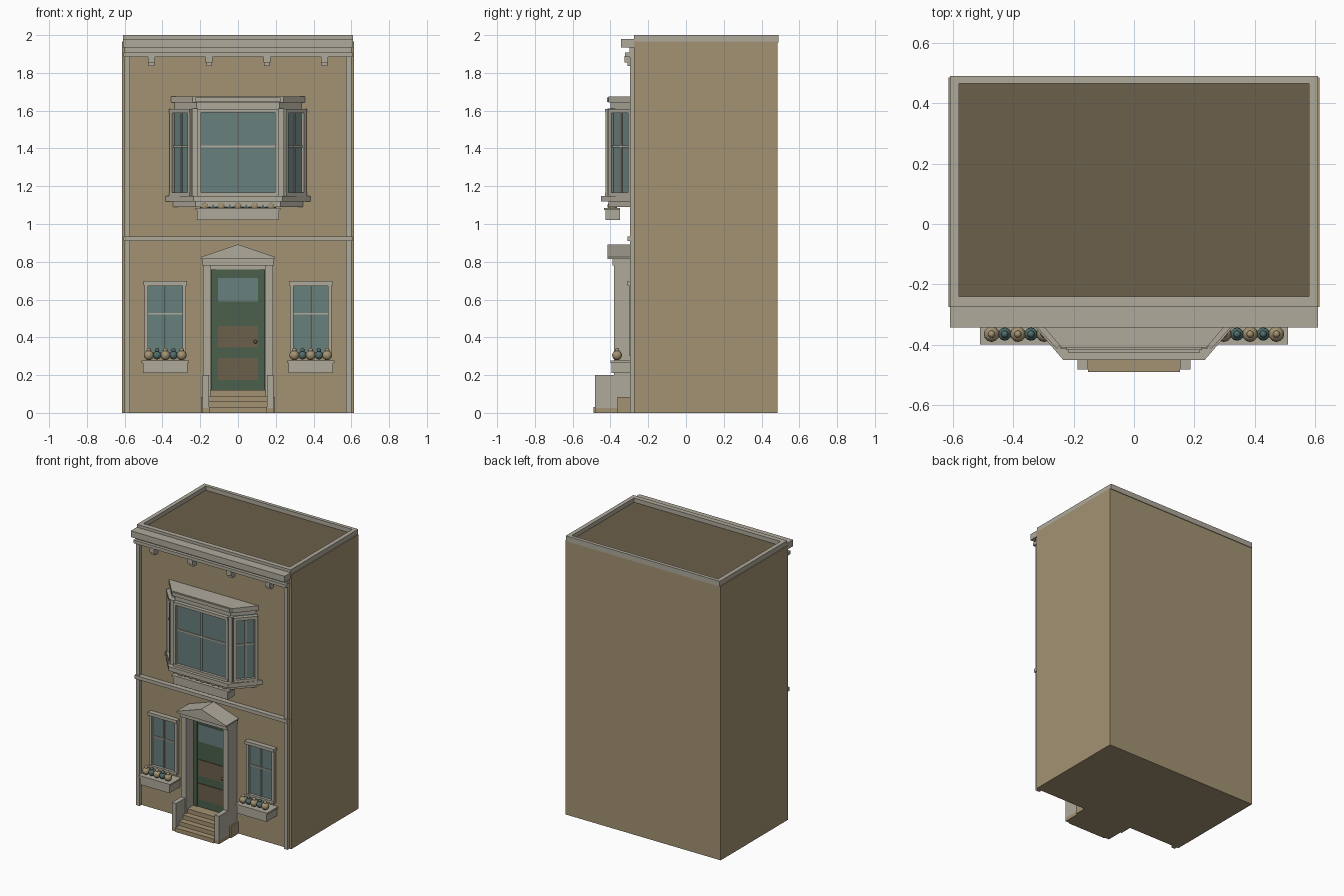
import bpy, bmesh, math
from mathutils import Matrix, Vector

cube = bpy.data.objects.get("Cube")
if cube:
    bpy.data.objects.remove(cube, do_unlink=True)


def material(name, rgb):
    m = bpy.data.materials.new(name)
    m.use_nodes = True
    m.diffuse_color = (*rgb, 1)
    m.node_tree.nodes["Principled BSDF"].inputs["Base Color"].default_value = (*rgb, 1)
    return m


WALL = material("tan wall", (0.37, 0.29, 0.17))
TRIM = material("pale stone", (0.43, 0.40, 0.33))
BROWN = material("dark brown", (0.15, 0.115, 0.07))
GLASS = material("window glass", (0.136, 0.216, 0.205))
GREEN = material("door green", (0.069, 0.112, 0.072))
TEAL = material("teal flower", (0.08, 0.15, 0.145))


def finish(name, bm, mat):
    bmesh.ops.recalc_face_normals(bm, faces=bm.faces)
    mesh = bpy.data.meshes.new(name)
    bm.to_mesh(mesh)
    bm.free()
    mesh.materials.append(mat)
    ob = bpy.data.objects.new(name, mesh)
    bpy.context.collection.objects.link(ob)
    return ob


def box(name, mat, x, y, z, frame=None):
    """Box from ranges on each axis, optionally placed in a local frame."""
    bm = bmesh.new()
    bmesh.ops.create_cube(bm, size=1)
    for v in bm.verts:
        v.co = Vector([r[0] if c < 0 else r[1] for c, r in zip(v.co, (x, y, z))])
    if frame:
        bm.transform(frame)
    return finish(name, bm, mat)


def prism(name, mat, outline, lo, hi, axis="z"):
    """Extrude an outline along z, or along y for an x-z outline."""
    bm = bmesh.new()
    place = (lambda a, b, t: (a, b, t)) if axis == "z" else (lambda a, b, t: (a, t, b))
    face = bm.faces.new([bm.verts.new(place(a, b, lo)) for a, b in outline])
    new = bmesh.ops.extrude_face_region(bm, geom=[face])["geom"]
    shift = Vector(place(0, 0, hi - lo))
    bmesh.ops.translate(bm, vec=shift, verts=[v for v in new if isinstance(v, bmesh.types.BMVert)])
    return finish(name, bm, mat)


def window(name, frame, w, z0, z1, border, bar, rail):
    """Glazed window facing local -y, centred on local x = 0."""
    h = w / 2
    box(name + "_glass", GLASS, (-h, h), (-0.008, 0.01), (z0, z1), frame)
    for s in (-1, 1):
        box(name + "_jamb", TRIM, sorted((s * h, s * (h - border))), (-0.025, 0.01), (z0, z1), frame)
    for part, a, b in (("head", z1 - border, z1), ("foot", z0, z0 + border)):
        box(name + "_" + part, TRIM, (-h, h), (-0.028, 0.01), (a, b), frame)
    box(name + "_mullion", TRIM, (-bar, bar), (-0.016, 0), (z0, z1), frame)
    box(name + "_rail", TRIM, (-h, h), (-0.015, 0), (rail - bar, rail + bar), frame)


def ball(name, mat, centre, radius, squash):
    bm = bmesh.new()
    bmesh.ops.create_uvsphere(bm, u_segments=12, v_segments=8, radius=radius)
    bm.transform(Matrix.Translation(centre) @ Matrix.Diagonal((1, 1, squash, 1)))
    for f in bm.faces:
        f.smooth = True
    finish(name, bm, mat)


def flower_row(cx, y, z, count, step):
    for i in range(count):
        x = cx + (i - (count - 1) / 2) * step
        mat = TEAL if i % 2 else WALL
        ball("flower", mat, (x, y, z + 0.025), 0.026 if mat == WALL else 0.022, 1)
        ball("flower_bud", mat, (x, y, z + 0.052), 0.012, 1)


def planter(name, cx, half, y0, y1, z0, z1):
    box(name, TRIM, (cx - half + 0.008, cx + half - 0.008), (y0 + 0.006, y1), (z0, z1), None)
    box(name + "_rim", TRIM, (cx - half, cx + half), (y0, y1), (z1 - 0.012, z1))


FRONT = -0.275

# Main block with flat roof and parapet
box("house_body", WALL, (-0.615, 0.615), (FRONT, 0.485), (0, 1.965))
box("roof_deck", BROWN, (-0.59, 0.59), (-0.25, 0.475), (1.96, 1.97))
for s in (-1, 1):
    box("parapet_side", TRIM, sorted((s * 0.58, s * 0.61)), (FRONT, 0.49), (1.962, 2))
box("parapet_back", TRIM, (-0.58, 0.58), (0.465, 0.49), (1.962, 2))
box("parapet_front", TRIM, (-0.58, 0.58), (FRONT, -0.24), (1.962, 2))

# Cornice, bands and brackets
for name, z0, z1, y, w in (("cornice", 1.935, 1.98, -0.343, 0.61),
                           ("cornice_bed", 1.905, 1.936, -0.3, 0.6),
                           ("frieze_band", 1.885, 1.908, -0.322, 0.605),
                           ("middle_band", 0.91, 0.935, -0.31, 0.605)):
    box(name, TRIM, (-w, w), (y, -0.26), (z0, z1))
for x in (-0.458, -0.153, 0.153, 0.458):
    box("bracket", TRIM, (x - 0.018, x + 0.018), (-0.325, FRONT), (1.855, 1.89))
    box("bracket_foot", TRIM, (x - 0.015, x + 0.015), (-0.31, FRONT), (1.836, 1.86))

# Corner pilasters
for s in (-1, 1):
    box("corner_pilaster", TRIM, sorted((s * 0.572, s * 0.602)), (-0.297, FRONT), (0, 1.935))

# Ground floor windows with planters
for s in (-1, 1):
    cx = s * 0.385
    window("lower_window", Matrix.Translation((cx, FRONT, 0)), 0.22, 0.3, 0.69, 0.019, 0.004, 0.525)
    box("window_lintel", TRIM, (cx - 0.115, cx + 0.115), (-0.31, FRONT), (0.675, 0.697))
    planter("lower_planter", cx, 0.125, -0.4, FRONT, 0.21, 0.277)
    flower_row(cx, -0.365, 0.28, 5, 0.0435)

# Door with panels
box("door_frame", TRIM, (-0.15, 0.15), (-0.288, FRONT), (0.1, 0.78))
box("door", GREEN, (-0.142, 0.142), (-0.294, FRONT), (0.12, 0.76))
for s in (-1, 1):
    box("door_stile", GREEN, sorted((s * 0.115, s * 0.142)), (-0.3, FRONT), (0.12, 0.76))
for name, mat, z0, z1 in (("door_light", GLASS, 0.59, 0.715),
                          ("upper_door_panel", BROWN, 0.345, 0.46),
                          ("lower_door_panel", BROWN, 0.175, 0.29)):
    box(name, mat, (-0.105, 0.105), (-0.3, -0.292), (z0, z1))
ball("door_knob", BROWN, (0.092, -0.308, 0.377), 0.01, 1)

# Porch columns, pediment and step walls
for s in (-1, 1):
    box("porch_column", TRIM, sorted((s * 0.146, s * 0.186)), (-0.38, FRONT), (0.03, 0.79))
    box("column_plinth", WALL, sorted((s * 0.146, s * 0.197)), (-0.362, FRONT), (0, 0.085))
    box("step_wall", TRIM, sorted((s * 0.153, s * 0.187)), (-0.482, -0.36), (0.025, 0.2))
box("porch_beam", TRIM, (-0.187, 0.187), (-0.39, FRONT), (0.78, 0.822))
prism("pediment", TRIM, [(-0.197, 0.815), (0.197, 0.815), (0.197, 0.825), (0, 0.892), (-0.197, 0.825)],
      -0.416, FRONT, "y")

# Entrance steps
for i in range(4):
    box("entrance_step", WALL, (-0.153, 0.153), (-0.49 + i * 0.042, FRONT), (0, 0.03 * (i + 1)))
box("step_base", WALL, (-0.187, 0.187), (-0.482, FRONT), (0, 0.026))


# Bay window: floor outlines of the stacked slabs
def bay(back, front, y):
    return [(-back, FRONT), (-front, y), (front, y), (back, FRONT)]


for name, b, f, y, z0, z1 in (("bay_roof", 0.355, 0.24, -0.41, 1.642, 1.675),
                              ("bay_head", 0.335, 0.22, -0.4, 1.605, 1.645),
                              ("bay_core", 0.335, 0.215, -0.395, 1.14, 1.61),
                              ("bay_sill", 0.385, 0.235, -0.45, 1.118, 1.148),
                              ("bay_base", 0.345, 0.225, -0.41, 1.09, 1.12)):
    prism(name, TRIM, bay(b, f, y), z0, z1)
box("bay_roof_lip", TRIM, (-0.225, 0.225), (-0.418, -0.39), (1.645, 1.67))

# Bay glazing, front and angled sides
window("bay_front_window", Matrix.Translation((0, -0.4, 0)), 0.434, 1.145, 1.61, 0.021, 0.005, 1.41)
for s in (-1, 1):
    a, b = Vector((s * 0.345, FRONT, 0)), Vector((s * 0.235, -0.395, 0))
    turn = Matrix.Rotation(s * math.atan2(abs(a.y - b.y), abs(a.x - b.x)), 4, "Z")
    window("bay_side_window", Matrix.Translation((a + b) / 2) @ turn, (a - b).length,
           1.145, 1.61, 0.022, 0.005, 1.41)
    box("bay_corner_post", TRIM, sorted((s * 0.213, s * 0.243)), (-0.415, -0.37), (1.145, 1.612))

# Hanging flower box under the bay
planter("bay_planter", 0, 0.225, -0.433, -0.35, 1.022, 1.085)
flower_row(0, -0.39, 1.07, 9, 0.044)
